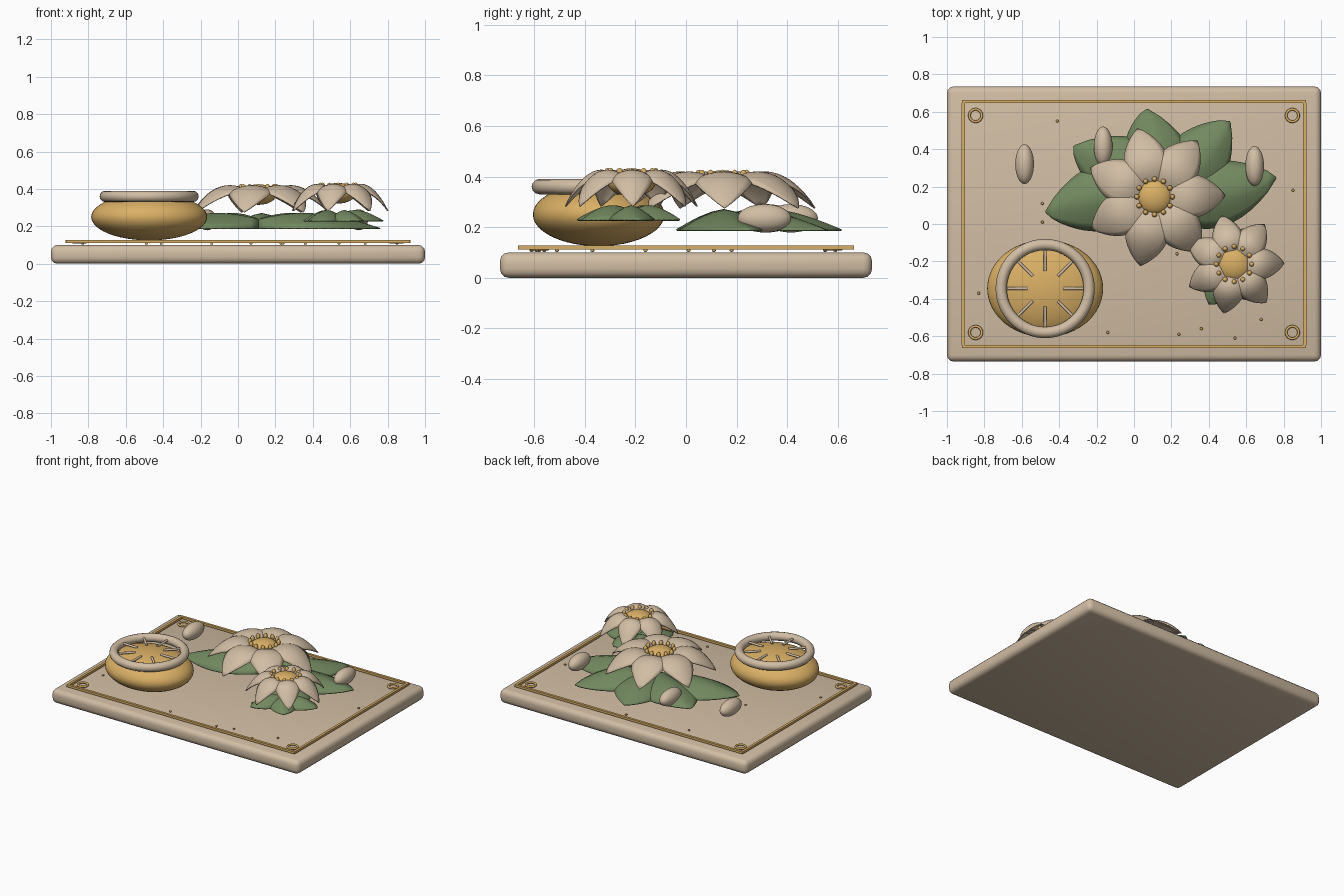
import bpy, bmesh, math
from math import sin, cos, pi, radians
from mathutils import Matrix, Vector

old = bpy.data.objects.get("Cube")
if old:
    bpy.data.objects.remove(old, do_unlink=True)


def material(name, rgb):
    m = bpy.data.materials.new(name)
    m.use_nodes = True
    m.diffuse_color = (*rgb, 1)
    m.node_tree.nodes["Principled BSDF"].inputs["Base Color"].default_value = (*rgb, 1)
    return m


CREAM = material("cream", (0.64, 0.51, 0.37))
GOLD = material("gold", (0.70, 0.43, 0.13))
GREEN = material("leaf green", (0.17, 0.25, 0.115))


def finish(name, bm, mat, angle=40):
    bmesh.ops.recalc_face_normals(bm, faces=bm.faces)
    mesh = bpy.data.meshes.new(name)
    bm.to_mesh(mesh)
    bm.free()
    ob = bpy.data.objects.new(name, mesh)
    bpy.context.collection.objects.link(ob)
    mesh.materials.append(mat)
    bpy.ops.object.select_all(action="DESELECT")
    ob.select_set(True)
    bpy.context.view_layer.objects.active = ob
    bpy.ops.object.shade_smooth_by_angle(angle=radians(angle))
    return ob


def ball(bm, loc, size, seg=24):
    mat = Matrix.Translation(loc) @ Matrix.Diagonal((*size, 1))
    bmesh.ops.create_uvsphere(bm, u_segments=seg, v_segments=max(6, seg // 2), radius=1, matrix=mat)


def box(bm, loc, size):
    mat = Matrix.Translation(loc) @ Matrix.Diagonal((*size, 1))
    return bmesh.ops.create_cube(bm, size=1, matrix=mat)


def torus(name, loc, major, minor, mat, seg=48):
    bpy.ops.mesh.primitive_torus_add(location=loc, major_radius=major, minor_radius=minor,
                                     major_segments=seg, minor_segments=12)
    ob = bpy.context.object
    ob.name = name
    ob.data.materials.append(mat)
    bpy.ops.object.shade_smooth_by_angle(angle=radians(60))
    return ob


def blade(bm, origin, angle, start, length, half, width, height, bend=0.0, nu=14, nv=8):
    """Grid surface growing outwards; width(t) and height(t, v) shape it."""
    rows = []
    for i in range(nu + 1):
        t = i / nu
        row = []
        for j in range(nv + 1):
            v = 2 * j / nv - 1
            x = start + t * (length - start)
            y = v * half * width(t) + bend * t ** 3
            c, s = cos(angle), sin(angle)
            row.append(bm.verts.new(Vector(origin) + Vector((x * c - y * s, x * s + y * c, height(t, v)))))
        rows.append(row)
    for a, b in zip(rows, rows[1:]):
        for j in range(nv):
            bm.faces.new((a[j], b[j], b[j + 1], a[j + 1]))


def thin_shell(ob, thickness):
    mod = ob.modifiers.new("thickness", "SOLIDIFY")
    mod.thickness = thickness
    mod.offset = 0


# Base board with rounded edges
bm = bmesh.new()
box(bm, (0, 0, 0.05), (2, 1.47, 0.1))
bmesh.ops.bevel(bm, geom=bm.edges[:], offset=0.034, segments=3, profile=0.5, affect="EDGES")
finish("base_board", bm, CREAM, 30)

# Raised border strips
bm = bmesh.new()
for side in (-1, 1):
    box(bm, (0, side * 0.655, 0.12), (1.84, 0.018, 0.016))
    box(bm, (side * 0.913, 0, 0.12), (0.018, 1.292, 0.016))
finish("border_trim", bm, GOLD)

# Corner rings
for sx in (-1, 1):
    for sy in (-1, 1):
        torus("corner_ring", (sx * 0.847, sy * 0.58, 0.115), 0.033, 0.007, GOLD, 32)

# Bowl with thick rim and radial rods
BX, BY = -0.475, -0.345
bm = bmesh.new()
ball(bm, (BX, BY, 0.25), (0.31, 0.26, 0.125), 48)
finish("bowl", bm, GOLD, 60)
torus("bowl_rim", (BX, BY, 0.36), 0.235, 0.03, CREAM, 64)
bm = bmesh.new()
for k in range(8):
    turn = Matrix.Rotation(k * pi / 4, 4, "Z")
    mat = Matrix.Translation((BX, BY, 0.37)) @ turn @ Matrix.Translation((0.15, 0, 0)) @ Matrix.Rotation(pi / 2, 4, "Y")
    bmesh.ops.create_cone(bm, cap_ends=True, segments=10, radius1=0.008, radius2=0.008, depth=0.11, matrix=mat)
finish("bowl_rods", bm, CREAM)


def flower(prefix, x, y, z, scale, lift):
    # Arched, pointed petals
    bm = bmesh.new()
    for k in range(7):
        blade(bm, (x, y, z), k * 2 * pi / 7 + 0.02, 0.06 * scale, 0.375 * scale, 0.115 * scale,
              lambda t: max(0.004, sin(pi * (0.12 + 0.88 * t))) ** 0.8,
              lambda t, v: lift * (0.045 + 0.24 * t - 0.34 * t * t - 0.035 * v * v * sin(pi * t)))
    thin_shell(finish(prefix + "_petals", bm, CREAM, 60), 0.006)
    # Domed centre and ring of stamens
    bm = bmesh.new()
    r = 0.095
    ball(bm, (x, y, z + 0.04), (r, r, 0.055), 32)
    finish(prefix + "_centre", bm, GOLD, 60)
    bm = bmesh.new()
    for k in range(12):
        a = k * pi / 6
        ball(bm, (x + r * cos(a), y + r * sin(a), z + 0.075), (0.014, 0.014, 0.022), 12)
    finish(prefix + "_stamens", bm, GOLD, 60)


def leaves(name, x, y, z, ridge, half, bend, tips):
    bm = bmesh.new()
    for angle, length in tips:
        blade(bm, (x, y, z), radians(angle) - bend / length, 0, length, half,
              lambda t: max(0.004, sin(pi * (0.05 + 0.95 * t))) ** 0.75,
              lambda t, v: ridge * (1 - abs(v) ** 1.5) * sin(pi * (0.2 + 0.8 * t)), bend)
    thin_shell(finish(name, bm, GREEN, 50), 0.007)


flower("large_flower", 0.11, 0.145, 0.33, 1.0, 1.0)
flower("small_flower", 0.535, -0.215, 0.337, 0.71, 1.0)
leaves("large_leaves", 0.11, 0.145, 0.188, 0.08, 0.18, 0.1,
       ((188, 0.58), (148, 0.50), (95, 0.46), (45, 0.56), (9, 0.65)))
leaves("small_leaves", 0.535, -0.215, 0.228, 0.055, 0.09, 0.03,
       ((238, 0.25), (300, 0.22), (5, 0.24), (70, 0.2), (155, 0.2)))

# Smooth egg-shaped buds
for bx, by in ((-0.585, 0.32), (-0.165, 0.415), (0.645, 0.31)):
    bm = bmesh.new()
    ball(bm, (bx, by, 0.235), (0.05, 0.106, 0.056), 32)
    finish("bud", bm, CREAM, 60)

# Scattered specks
bm = bmesh.new()
for sx, sy in ((-0.41, 0.55), (0.07, 0.59), (-0.49, 0.11), (-0.49, 0.01), (-0.83, -0.37), (-0.14, -0.58),
               (0.24, -0.59), (0.36, -0.56), (0.54, -0.61), (0.68, -0.51), (0.85, 0.18), (0.23, -0.16)):
    ball(bm, (sx, sy, 0.108), (0.008, 0.008, 0.006), 8)
finish("specks", bm, GOLD, 60)
